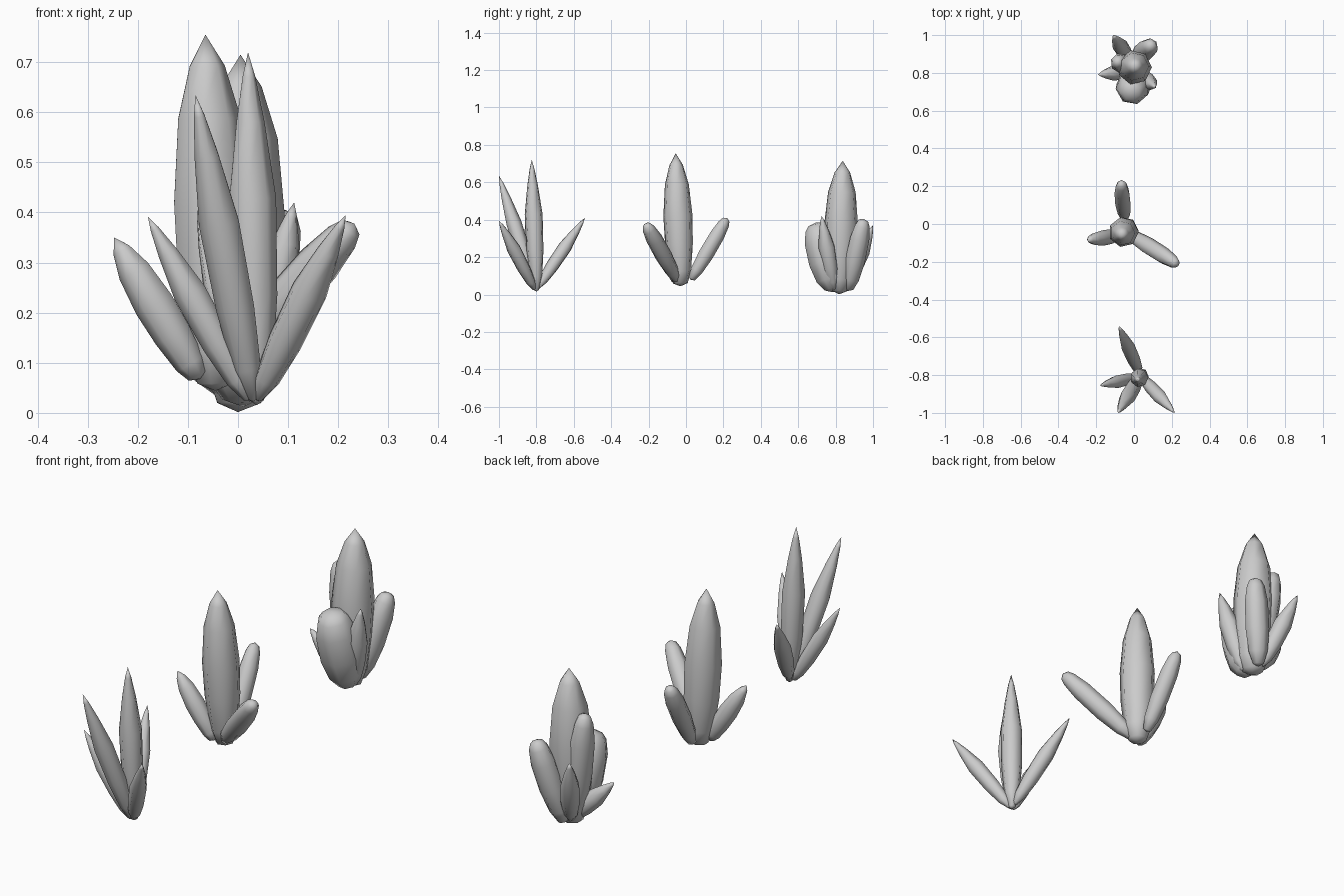
import bpy, bmesh, math
from mathutils import Vector

if "Cube" in bpy.data.objects:
    bpy.data.objects.remove(bpy.data.objects["Cube"])

# Profiles: (fraction along the axis, fraction of full radius)
SHARP = [(0, .3), (.10, .7), (.30, .95), (.58, 1), (.80, .6), (.93, .27), (1, 0)]
THICK = [(0, .5), (.09, .76), (.30, .95), (.52, 1), (.76, .82), (.91, .46), (1, 0)]
BLUNT = [(0, .45), (.14, .8), (.40, 1), (.72, .97), (.90, .75), (.97, .5), (1, 0)]
SIDES = 7


def crystal(name, base, tip, radius, profile, turn=0.0):
    """One faceted shard running from base to tip."""
    base, tip = Vector(base), Vector(tip)
    axis = tip - base
    rot = Vector((0, 0, 1)).rotation_difference(axis)
    bm = bmesh.new()
    rings = []
    for t, r in profile[:-1]:
        ring = []
        for i in range(SIDES):
            a = turn + 2 * math.pi * i / SIDES
            v = Vector((math.cos(a), math.sin(a), 0)) * r * radius
            ring.append(bm.verts.new(base + axis * t + rot @ v))
        rings.append(ring)
    apex = bm.verts.new(tip)
    root = bm.verts.new(base - axis.normalized() * radius * 0.2)
    for i in range(SIDES):
        j = (i + 1) % SIDES
        for lo, hi in zip(rings, rings[1:]):
            bm.faces.new((lo[i], lo[j], hi[j], hi[i]))
        bm.faces.new((rings[-1][i], rings[-1][j], apex))
        bm.faces.new((rings[0][j], rings[0][i], root))
    mesh = bpy.data.meshes.new(name)
    bm.to_mesh(mesh)
    bm.free()
    obj = bpy.data.objects.new(name, mesh)
    bpy.context.collection.objects.link(obj)
    bpy.ops.object.select_all(action='DESELECT')
    obj.select_set(True)
    bpy.context.view_layer.objects.active = obj
    bpy.ops.object.shade_smooth_by_angle(angle=math.radians(55))


def cluster(name, shards):
    for k, (base, tip, radius, profile) in enumerate(shards):
        crystal(f"{name}_shard_{k + 1}", base, tip, radius, profile, 0.5 * k)


# Slender front cluster
cluster("front_cluster", [
    ((.037, -.80, .025), (.02, -.825, .72), .049, SHARP),
    ((.03, -.81, .03), (-.085, -1.0, .635), .042, SHARP),
    ((.04, -.81, .03), (.215, -1.0, .395), .037, SHARP),
    ((.02, -.81, .03), (-.18, -.855, .392), .034, SHARP),
    ((.03, -.79, .04), (-.08, -.54, .41), .037, SHARP),
])

# Middle cluster with one thick shard
cluster("middle_cluster", [
    ((-.045, -.03, .06), (-.065, -.055, .755), .08, THICK),
    ((-.08, -.06, .075), (-.247, -.085, .35), .042, THICK),
    ((-.03, -.05, .08), (.232, -.215, .378), .046, BLUNT),
    ((-.05, .03, .085), (-.068, .22, .41), .042, BLUNT),
])

# Dense rear cluster
cluster("rear_cluster", [
    ((.0, .82, .02), (.005, .838, .715), .092, THICK),
    ((.01, .78, .03), (-.015, .695, .385), .092, BLUNT),
    ((-.02, .83, .04), (-.09, .86, .54), .055, BLUNT),
    ((.01, .87, .03), (.095, .95, .405), .055, BLUNT),
    ((.03, .79, .03), (.112, .725, .42), .045, SHARP),
    ((-.02, .86, .04), (-.11, 1.0, .37), .042, SHARP),
    ((.0, .81, .03), (-.19, .79, .225), .04, SHARP),
])
